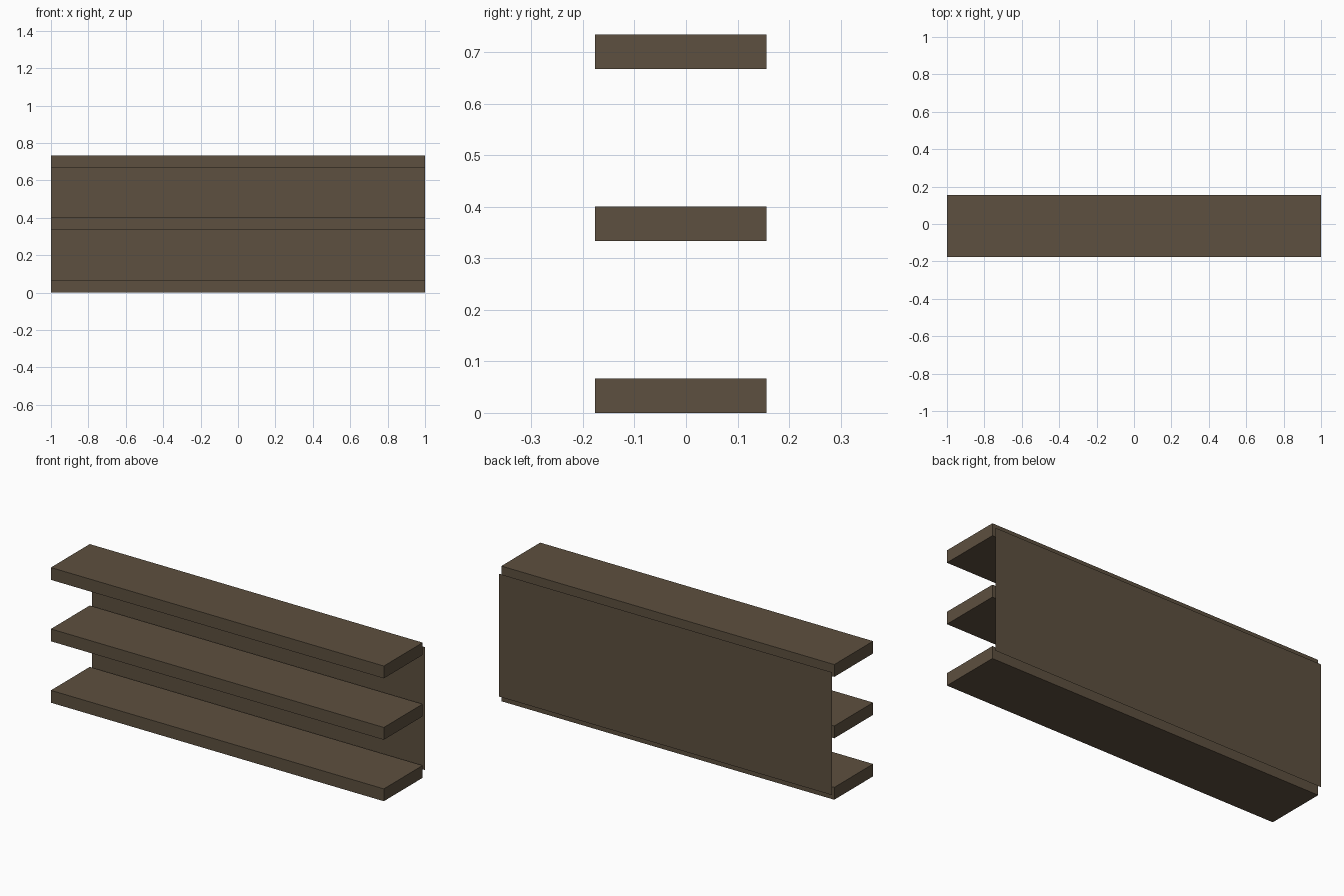
import bpy

if "Cube" in bpy.data.objects:
    bpy.data.objects.remove(bpy.data.objects["Cube"])

wood = bpy.data.materials.new("dark_wood")
wood.diffuse_color = (0.11, 0.08, 0.05, 1)
wood.use_nodes = True
wood.node_tree.nodes["Principled BSDF"].inputs["Base Color"].default_value = wood.diffuse_color

FRONT, BACK, PANEL_Y = -0.177, 0.156, 0.177
THICK, STEP = 0.067, 0.3335


def finish(name):
    ob = bpy.context.object
    ob.name = name
    bpy.ops.object.transform_apply(location=True, rotation=True, scale=True)
    ob.data.materials.append(wood)


# Three evenly spaced shelf boards
for i, name in enumerate(("bottom_shelf", "middle_shelf", "top_shelf")):
    bpy.ops.mesh.primitive_cube_add(
        size=1, location=(0, (FRONT + BACK) / 2, THICK / 2 + i * STEP))
    bpy.context.object.scale = (2, BACK - FRONT, THICK)
    finish(name)

# Thin back panel, a single sheet standing just behind the shelves
bpy.ops.mesh.primitive_plane_add(
    size=1, location=(0, PANEL_Y, THICK / 2 + STEP), rotation=(-1.5707963, 0, 0))
bpy.context.object.scale = (2, 2 * STEP, 1)
finish("back_panel")
